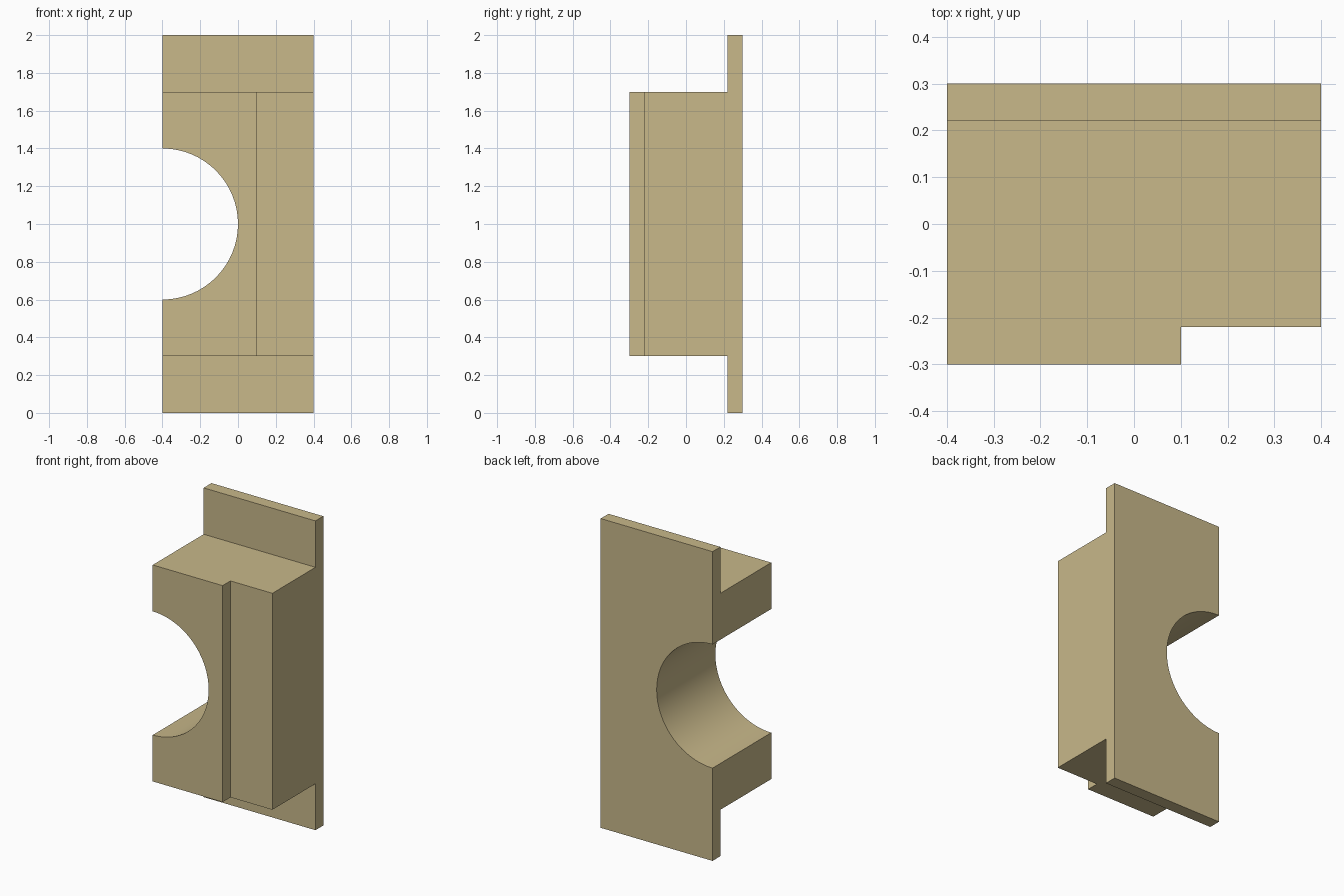
import bpy, bmesh, math
from mathutils import Matrix

if "Cube" in bpy.data.objects:
    bpy.data.objects.remove(bpy.data.objects["Cube"])

tan = bpy.data.materials.new("tan")
tan.diffuse_color = (0.578, 0.479, 0.254, 1)
tan.use_nodes = True
tan.node_tree.nodes["Principled BSDF"].inputs["Base Color"].default_value = tan.diffuse_color


def to_object(name, bm):
    bmesh.ops.recalc_face_normals(bm, faces=bm.faces)
    mesh = bpy.data.meshes.new(name)
    bm.to_mesh(mesh)
    bm.free()
    mesh.materials.append(tan)
    obj = bpy.data.objects.new(name, mesh)
    bpy.context.collection.objects.link(obj)
    return obj


def cut(obj, cutter):
    mod = obj.modifiers.new("cut", 'BOOLEAN')
    mod.operation, mod.solver, mod.object = 'DIFFERENCE', 'EXACT', cutter
    cutter.hide_render = True
    bpy.context.view_layer.objects.active = obj
    bpy.ops.object.modifier_apply(modifier=mod.name)
    bpy.data.objects.remove(cutter)


# Body with tall back plate: side profile (y, z) extruded across x
profile = [(0.3, 0), (0.3, 2), (0.22, 2), (0.22, 1.7),
           (-0.3, 1.7), (-0.3, 0.3), (0.22, 0.3), (0.22, 0)]
bm = bmesh.new()
face = bm.faces.new([bm.verts.new((-0.4, y, z)) for y, z in profile])
ext = bmesh.ops.extrude_face_region(bm, geom=[face])
bmesh.ops.translate(bm, vec=(0.8, 0, 0),
                    verts=[v for v in ext["geom"] if isinstance(v, bmesh.types.BMVert)])
body = to_object("strike_block", bm)

# Step along the front right edge
bm = bmesh.new()
bmesh.ops.create_cube(bm, size=1, matrix=Matrix.Translation((0.6, -0.72, 1))
                      @ Matrix.Diagonal((1, 1, 2, 1)))
cut(body, to_object("step_cutter", bm))

# Half-round opening on the left side
bm = bmesh.new()
bmesh.ops.create_cone(bm, cap_ends=True, segments=64, radius1=0.4, radius2=0.4, depth=2,
                      matrix=Matrix.Translation((-0.4, 0, 1))
                      @ Matrix.Rotation(math.pi / 2, 4, 'X'))
cut(body, to_object("round_cutter", bm))

# Smooth the opening, keep the other edges sharp
bpy.ops.object.select_all(action='DESELECT')
body.select_set(True)
bpy.context.view_layer.objects.active = body
bpy.ops.object.shade_smooth_by_angle(angle=math.radians(30))
